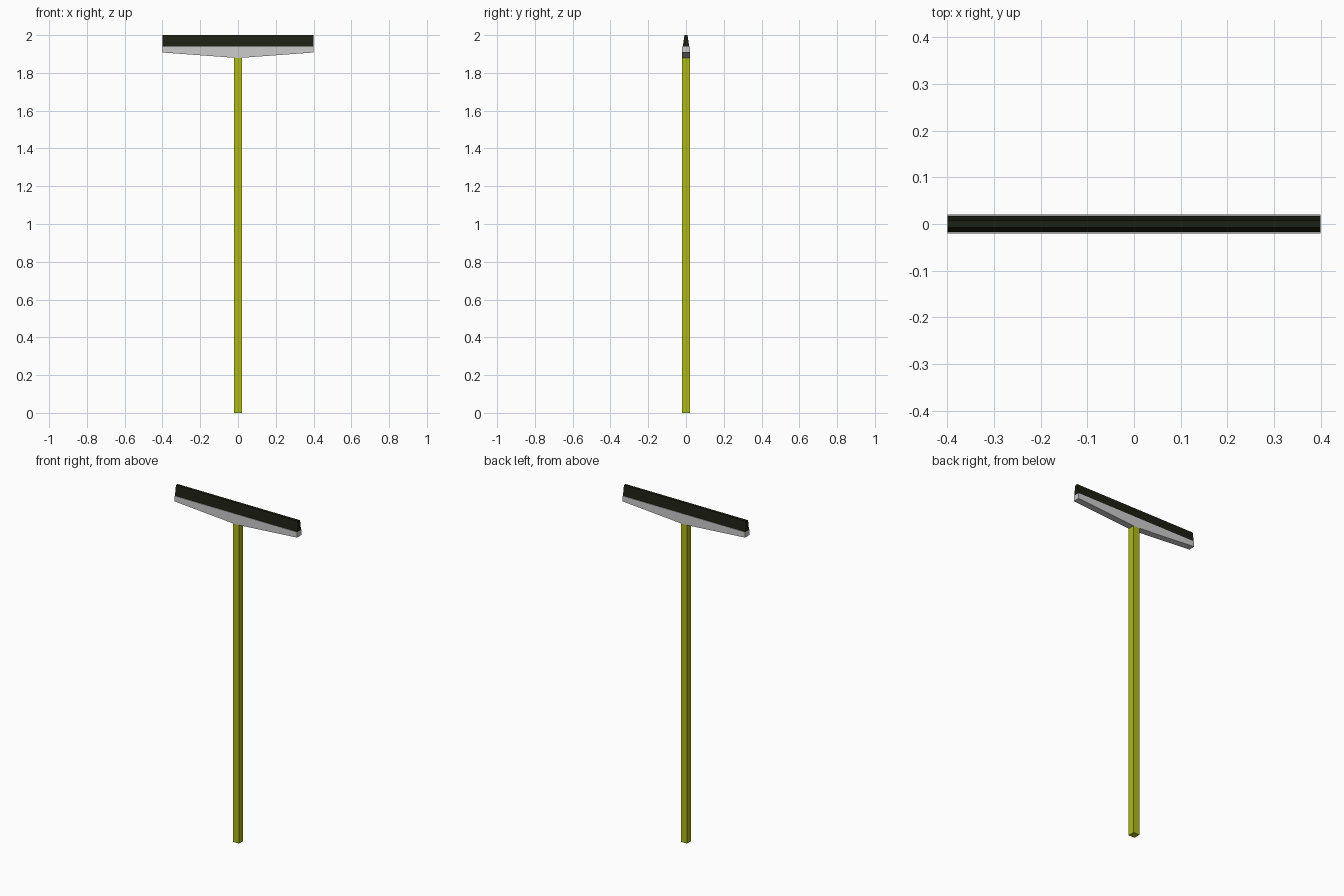
import bpy, bmesh

if "Cube" in bpy.data.objects:
    bpy.data.objects.remove(bpy.data.objects["Cube"])


def material(name, color):
    mat = bpy.data.materials.new(name)
    mat.diffuse_color = (*color, 1)
    mat.use_nodes = True
    mat.node_tree.nodes["Principled BSDF"].inputs["Base Color"].default_value = mat.diffuse_color
    return mat


def prism(name, profile, axis, half, mat=None):
    """Extrude a closed 2D profile symmetrically along the x or y axis."""
    bm = bmesh.new()
    rings = []
    for s in (-half, half):
        rings.append([bm.verts.new((s, a, z) if axis == "x" else (a, s, z))
                      for a, z in profile])
    n = len(profile)
    bm.faces.new(rings[0])
    bm.faces.new(rings[1][::-1])
    for i in range(n):
        j = (i + 1) % n
        bm.faces.new((rings[0][i], rings[0][j], rings[1][j], rings[1][i]))
    bmesh.ops.recalc_face_normals(bm, faces=bm.faces)
    mesh = bpy.data.meshes.new(name)
    bm.to_mesh(mesh)
    bm.free()
    obj = bpy.data.objects.new(name, mesh)
    bpy.context.collection.objects.link(obj)
    if mat:
        mesh.materials.append(mat)
    return obj


yellow = material("yellow_green_paint", (0.42, 0.48, 0.01))
rubber = material("black_rubber", (0.012, 0.014, 0.006))

# Square pole
prism("handle", [(-0.02, 0), (0.02, 0), (0.02, 1.88), (-0.02, 1.88)], "y", 0.02, yellow)

# Grey head, deeper in the middle where the pole joins
prism("head_holder", [(-0.4, 1.94), (-0.4, 1.908), (-0.02, 1.88),
                      (0.02, 1.88), (0.4, 1.908), (0.4, 1.94)], "y", 0.02)

# Tapered rubber blade
prism("rubber_blade", [(-0.017, 1.94), (0.017, 1.94), (0.008, 2.0), (-0.008, 2.0)],
      "x", 0.4, rubber)
